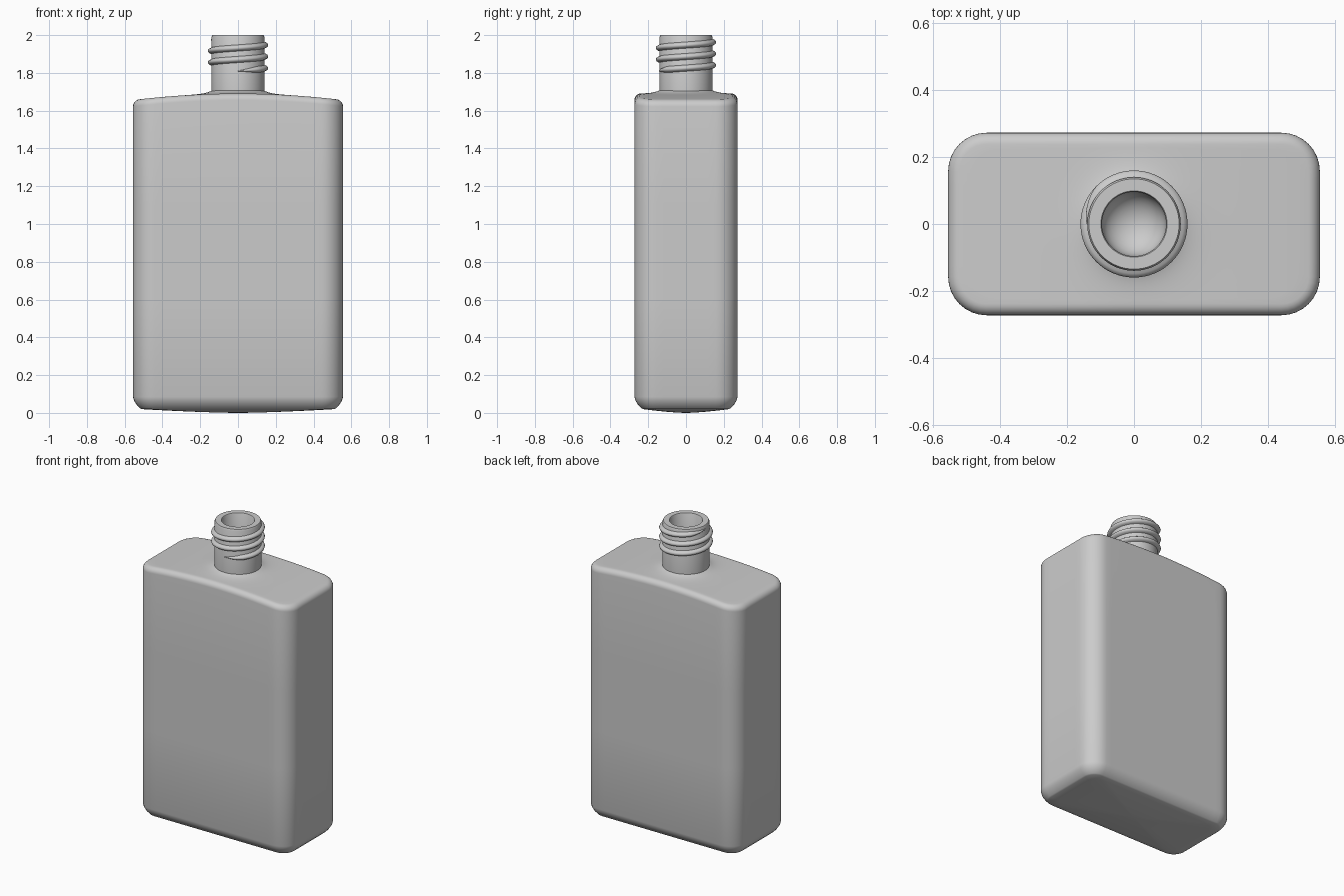
import bpy, bmesh, math

if "Cube" in bpy.data.objects:
    bpy.data.objects.remove(bpy.data.objects["Cube"])

HX, HY, RC = 0.556, 0.273, 0.115      # body half sizes and corner radius
NECK_R, BORE_R = 0.14, 0.096


def finish(name, verts, faces, angle=40):
    me = bpy.data.meshes.new(name)
    me.from_pydata(verts, [], faces)
    bm = bmesh.new()
    bm.from_mesh(me)
    bmesh.ops.remove_doubles(bm, verts=bm.verts, dist=1e-5)
    bmesh.ops.recalc_face_normals(bm, faces=bm.faces)
    bm.to_mesh(me)
    bm.free()
    ob = bpy.data.objects.new(name, me)
    bpy.context.collection.objects.link(ob)
    bpy.ops.object.select_all(action='DESELECT')
    ob.select_set(True)
    bpy.context.view_layer.objects.active = ob
    bpy.ops.object.shade_smooth_by_angle(angle=math.radians(angle))
    return ob


def bridge(rings, closed=True):
    n = len(rings[0])
    verts = [v for r in rings for v in r]
    faces = []
    for k in range(len(rings) - 1):
        for i in range(n if closed else n - 1):
            j = (i + 1) % n
            faces.append((k*n + i, k*n + j, (k+1)*n + j, (k+1)*n + i))
    return verts, faces


def outline(inset, arc=8):
    """Rounded rectangle with subdivided straight sides."""
    r = RC - inset
    pts = []
    corners = [(1, 1), (-1, 1), (-1, -1), (1, -1)]
    for c, (sx, sy) in enumerate(corners):
        cx, cy = sx * (HX - RC), sy * (HY - RC)
        for i in range(arc + 1):
            a = math.pi / 2 * (c + i / arc)
            pts.append((cx + r * math.cos(a), cy + r * math.sin(a)))
        nx, ny = corners[(c + 1) % 4]
        a = math.pi / 2 * (c + 1)
        ex, ey = nx * (HX - RC) + r * math.cos(a), ny * (HY - RC) + r * math.sin(a)
        px, py = pts[-1]
        steps = 24 if c % 2 == 0 else 8
        for i in range(1, steps):
            t = i / steps
            pts.append((px + (ex - px) * t, py + (ey - py) * t))
    return pts


def shoulder(x, y):
    d = max(math.hypot(x, y) - NECK_R, 0)
    return 1.69 - 0.11 * x * x + 0.018 * math.exp(-d / 0.035)


# body: bulged base, straight walls, rounded shoulder edge, domed top
rings = []
base = outline(0.045)
for k in range(9):
    s = k / 8
    rings.append([(x*s, y*s, 0.02 * s**1.5) for x, y in base])
for inset, z in [(0.036, 0.025), (0.018, 0.045), (0.006, 0.064), (0, 0.085), (0, 0.6), (0, 1.1)]:
    rings.append([(x, y, z) for x, y in outline(inset)])
EDGE = 0.034
for k in range(7):
    a = math.pi / 2 * k / 6
    drop = EDGE * (1 - math.sin(a))
    rings.append([(x, y, shoulder(x, y) - drop) for x, y in outline(EDGE * (1 - math.cos(a)))])
top = outline(EDGE)
for k in range(1, 17):
    t = 1 - (1 - k / 16) ** 1.6
    ring = []
    for x, y in top:
        a = math.atan2(y, x)
        px = x + (0.13 * math.cos(a) - x) * t
        py = y + (0.13 * math.sin(a) - y) * t
        ring.append((px, py, shoulder(px, py)))
    rings.append(ring)
finish("bottle_body", *bridge(rings))

# neck: turned tube with a rounded hollow inside
profile = [(NECK_R, 1.69), (NECK_R, 1.99), (NECK_R - 0.005, 2.0),
           (BORE_R + 0.003, 2.0), (BORE_R, 1.995), (BORE_R, 1.74)]
for k in range(1, 9):
    a = math.pi / 2 * k / 8
    profile.append((BORE_R * math.cos(a), 1.74 - 0.08 * math.sin(a)))
SEG = 64
rings = [[(r * math.cos(2*math.pi*i/SEG), r * math.sin(2*math.pi*i/SEG), z) for i in range(SEG)]
         for r, z in profile]
finish("neck", *bridge(rings))

# screw thread: rounded ridge swept along a helix, tapered at both ends
TURNS, PITCH, STEPS = 2.75, 0.061, 176
section = [(-0.006, -0.019), (0.008, -0.014), (0.017, -0.008), (0.02, 0),
           (0.017, 0.008), (0.008, 0.014), (-0.006, 0.019)]
rings = []
for i in range(STEPS + 1):
    t = i / STEPS
    a = -math.pi / 2 + 2 * math.pi * TURNS * t
    z = 1.81 + PITCH * TURNS * t
    f = min(1, 0.1 + t * 20, 0.1 + (1 - t) * 20)
    rings.append([((NECK_R + (dr * f if dr > 0 else dr)) * math.cos(a),
                   (NECK_R + (dr * f if dr > 0 else dr)) * math.sin(a), z + dz * f)
                  for dr, dz in section])
verts, faces = bridge(rings)
n = len(section)
faces += [tuple(range(n)), tuple(range(STEPS * n, STEPS * n + n))]
finish("screw_thread", verts, faces, 50)
